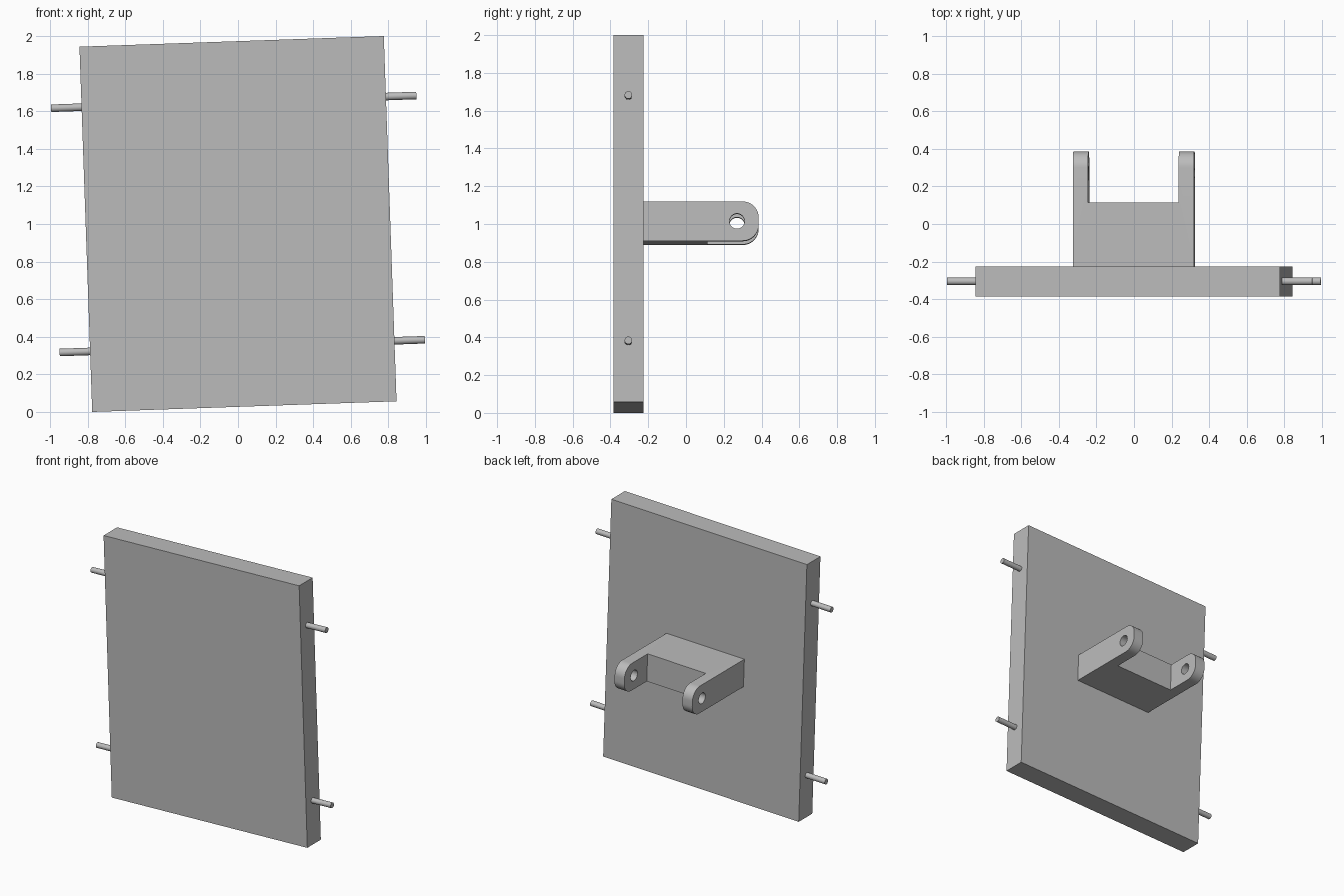
import bpy
import bmesh
from math import radians, pi, sin, cos
from mathutils import Matrix, Vector

cube = bpy.data.objects.get("Cube")
if cube:
    bpy.data.objects.remove(cube, do_unlink=True)

# The whole assembly leans slightly around the depth axis
TILT = Matrix.Translation((0, 0, 1)) @ Matrix.Rotation(radians(-2), 4, 'Y')

grey = bpy.data.materials.new("plain grey")
grey.use_nodes = True
COLOUR = (0.5, 0.5, 0.5, 1)
grey.diffuse_color = COLOUR
grey.node_tree.nodes["Principled BSDF"].inputs["Base Color"].default_value = COLOUR


def make_object(name, bm):
    bmesh.ops.recalc_face_normals(bm, faces=bm.faces)
    mesh = bpy.data.meshes.new(name)
    bm.to_mesh(mesh)
    bm.free()
    mesh.materials.append(grey)
    obj = bpy.data.objects.new(name, mesh)
    bpy.context.collection.objects.link(obj)
    obj.matrix_world = TILT
    return obj


def box(name, size, centre):
    bm = bmesh.new()
    bmesh.ops.create_cube(bm, size=1, matrix=Matrix.Translation(centre) @ Matrix.Diagonal((*size, 1)))
    return make_object(name, bm)


def rod(name, radius, length, centre, sides):
    bm = bmesh.new()
    bmesh.ops.create_cone(bm, cap_ends=True, segments=sides, radius1=radius, radius2=radius,
                          depth=length, matrix=Matrix.Translation(centre) @ Matrix.Rotation(pi / 2, 4, 'Y'))
    return make_object(name, bm)


def smooth(obj):
    bpy.ops.object.select_all(action='DESELECT')
    obj.select_set(True)
    bpy.context.view_layer.objects.active = obj
    bpy.ops.object.shade_smooth_by_angle(angle=radians(30))


def cut(target, cutter):
    mod = target.modifiers.new("cut", 'BOOLEAN')
    mod.operation = 'DIFFERENCE'
    mod.solver = 'EXACT'
    mod.object = cutter
    bpy.context.view_layer.objects.active = target
    bpy.ops.object.modifier_apply(modifier=mod.name)
    bpy.data.objects.remove(cutter, do_unlink=True)


# Main panel
PANEL_Y = -0.305
box("panel", (1.62, 0.16, 1.944), (0, PANEL_Y, 0))

# Four hinge pins, two on each side
for side, sx in (("left", 1), ("right", -1)):
    for level, sz in (("upper", 1), ("lower", -1)):
        smooth(rod(f"{level}_{side}_pin", 0.02, 0.192, (sx * 0.876, PANEL_Y, sz * 0.65), 24))

# Rear bracket: side profile with rounded end corners, extruded across
HALF_W, HALF_H, BACK, TIP, R = 0.322, 0.104, -0.225, 0.385, 0.085
MID_Z = 0.004
profile = [(BACK, -HALF_H)]
for zc, start in ((R - HALF_H, -pi / 2), (HALF_H - R, 0)):
    for i in range(13):
        a = start + i * pi / 24
        profile.append((TIP - R + R * cos(a), zc + R * sin(a)))
profile.append((BACK, HALF_H))

bm = bmesh.new()
face = bm.faces.new([bm.verts.new((-HALF_W, y, z + MID_Z)) for y, z in profile])
result = bmesh.ops.extrude_face_region(bm, geom=[face])
moved = [v for v in result["geom"] if isinstance(v, bmesh.types.BMVert)]
bmesh.ops.translate(bm, verts=moved, vec=Vector((2 * HALF_W, 0, 0)))
bracket = make_object("bracket", bm)

# Slot between the two arms, then the pivot hole through both
cut(bracket, box("slot_cutter", (0.482, 0.5, 0.5), (0, 0.115 + 0.25, MID_Z)))
cut(bracket, rod("hole_cutter", 0.04, 1, (0, 0.27, MID_Z), 32))
smooth(bracket)
